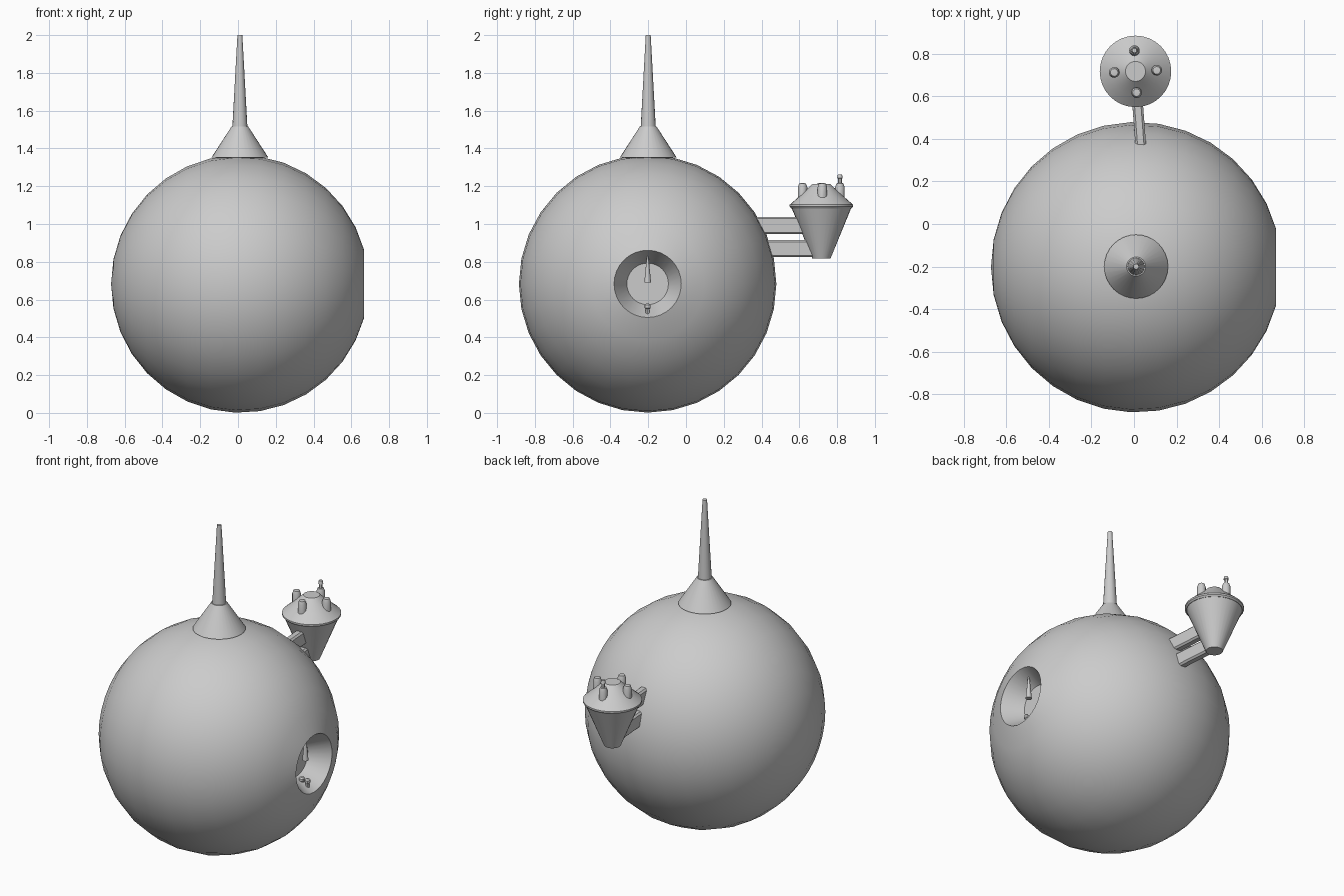
import bpy, bmesh, math
from mathutils import Vector, Matrix

if "Cube" in bpy.data.objects:
    bpy.data.objects.remove(bpy.data.objects["Cube"])

grey = bpy.data.materials.new("light grey")
grey.diffuse_color = (0.6, 0.6, 0.6, 1)
grey.use_nodes = True
grey.node_tree.nodes["Principled BSDF"].inputs["Base Color"].default_value = grey.diffuse_color


def finish(name, bm, smooth=True):
    bmesh.ops.remove_doubles(bm, verts=bm.verts, dist=1e-5)
    bmesh.ops.recalc_face_normals(bm, faces=bm.faces)
    me = bpy.data.meshes.new(name)
    bm.to_mesh(me)
    bm.free()
    me.materials.append(grey)
    ob = bpy.data.objects.new(name, me)
    bpy.context.collection.objects.link(ob)
    if smooth:
        bpy.ops.object.select_all(action='DESELECT')
        ob.select_set(True)
        bpy.context.view_layer.objects.active = ob
        bpy.ops.object.shade_smooth_by_angle(angle=math.radians(30))
    return ob


def lathe(name, profile, centre, segs=32, along_x=False):
    """Spin (radius, height) points around z, or around x."""
    bm = bmesh.new()
    vs = [bm.verts.new((r, 0, h)) for r, h in profile]
    es = [bm.edges.new(p) for p in zip(vs, vs[1:])]
    bmesh.ops.spin(bm, geom=vs + es, cent=(0, 0, 0), axis=(0, 0, 1),
                   angle=2 * math.pi, steps=segs, use_merge=True)
    mat = Matrix.Translation(centre)
    if along_x:
        mat = mat @ Matrix.Rotation(math.pi / 2, 4, 'Y')
    bm.transform(mat)
    return finish(name, bm)


# Spherical hull with a tapered recess opening towards +x
R, C = 0.682, Vector((0.01, -0.203, 0.683))
a0 = math.asin(0.178 / R)
rim = R * math.cos(a0)
steps = 15
hull = [(0, rim - 0.12), (0.11, rim - 0.12)]
for i in range(steps + 1):
    a = a0 + (math.pi - a0) * i / steps
    hull.append((R * math.sin(a) if i < steps else 0, R * math.cos(a)))
lathe("hull", hull, C, 32, True)

# Hanging spike and two small knobs inside the recess
lathe("recess_spike", [(0, 0.69), (0.018, 0.69), (0.003, 0.845), (0, 0.845)],
      (C.x + rim - 0.06, C.y, 0), 12)
for i, depth in enumerate((0.045, 0.085)):
    lathe(f"recess_knob_{i + 1}",
          [(0, 0.515), (0.011, 0.515), (0.011, 0.55), (0.016, 0.555),
           (0.016, 0.57), (0.008, 0.578), (0, 0.578)],
          (C.x + rim - depth, C.y, 0), 12)

# Mast on top: flared foot and long tapering spike
lathe("mast_foot", [(0, 1.34), (0.15, 1.353), (0.045, 1.515), (0, 1.515)], (0.01, -0.2, 0))
lathe("mast_spike", [(0, 1.51), (0.04, 1.51), (0.013, 2.0), (0, 2.0)], (0.01, -0.2, 0), 16)

# Rear pod: cone bucket, lip and domed lid
P = Vector((0.007, 0.717, 0))
lathe("pod_bucket", [(0, 0.817), (0.048, 0.817), (0.158, 1.085), (0, 1.085)], P)
lathe("pod_lid", [(0, 1.083), (0.16, 1.083), (0.168, 1.092), (0.168, 1.102),
                  (0.115, 1.148), (0.075, 1.185), (0.047, 1.212), (0, 1.212)], P)

# Studs around the lid, the rear one carrying a thin pin
for i, (dx, dy) in enumerate(((0.1, 0.005), (-0.1, -0.005), (0.005, -0.1), (-0.005, 0.098))):
    stud = [(0, 1.12), (0.025, 1.12), (0.025, 1.195), (0.018, 1.215)]
    if i == 3:
        stud += [(0.011, 1.217), (0.011, 1.24), (0.015, 1.243), (0.011, 1.262), (0, 1.262)]
    else:
        stud += [(0, 1.217)]
    lathe(f"lid_stud_{i + 1}", stud, P + Vector((dx, dy, 0)), 12)

# Two bevelled struts joining pod and hull
for name, z, y0, y1 in (("upper_strut", 0.992, 0.34, 0.66), ("lower_strut", 0.87, 0.42, 0.69)):
    bm = bmesh.new()
    bmesh.ops.create_cube(bm, size=1)
    bmesh.ops.scale(bm, vec=(0.05, y1 - y0, 0.092), verts=bm.verts)
    long_edges = [e for e in bm.edges if abs(e.verts[0].co.y - e.verts[1].co.y) > 0.1]
    bmesh.ops.bevel(bm, geom=long_edges, offset=0.01, segments=1, affect='EDGES')
    y = (y0 + y1) / 2
    x = 0.022 - (y - 0.5) * 0.08
    bm.transform(Matrix.Translation((x, y, z)) @ Matrix.Rotation(0.075, 4, 'Z'))
    finish(name, bm, False)
